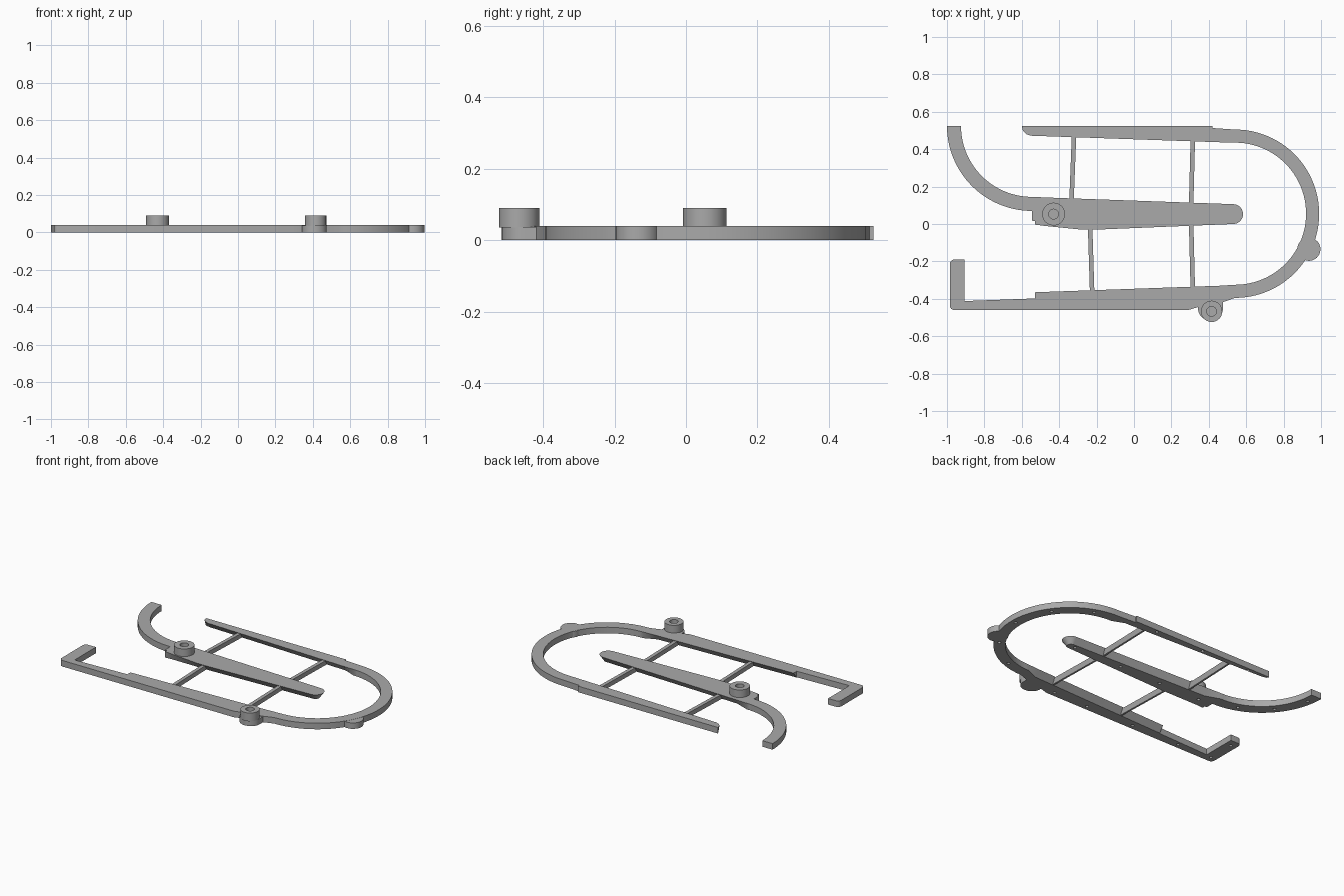
import bpy, bmesh, math

if "Cube" in bpy.data.objects:
    bpy.data.objects.remove(bpy.data.objects["Cube"])

THICK = 0.04
grey = bpy.data.materials.new("plain_grey")
grey.use_nodes = True
grey.diffuse_color = (0.4, 0.4, 0.4, 1)
grey.node_tree.nodes["Principled BSDF"].inputs["Base Color"].default_value = (0.4, 0.4, 0.4, 1)


def pt(x, y, dx=0, dy=0):
    """Outline point: top position plus the shift of its bottom twin."""
    return (x, y), (x + dx, y + dy)


def arc(cx, cy, r, start, end, steps=24, low=None, squash=1):
    low = r if low is None else low
    out = []
    for i in range(steps + 1):
        a = math.radians(start + (end - start) * i / steps)
        c, s = math.cos(a), math.sin(a) * squash
        out.append(((cx + r * c, cy + r * s), (cx + low * c, cy + low * s)))
    return out


def finish(name, bm):
    bmesh.ops.recalc_face_normals(bm, faces=bm.faces)
    mesh = bpy.data.meshes.new(name)
    bm.to_mesh(mesh)
    bm.free()
    mesh.materials.append(grey)
    obj = bpy.data.objects.new(name, mesh)
    bpy.context.collection.objects.link(obj)
    return obj


def activate(obj):
    bpy.ops.object.select_all(action='DESELECT')
    obj.select_set(True)
    bpy.context.view_layer.objects.active = obj


def smooth(obj):
    activate(obj)
    bpy.ops.object.shade_smooth_by_angle(angle=math.radians(25))


def slab(name, outline, z0=0, z1=THICK):
    """Plate lofted from its bottom outline to its top outline."""
    bm = bmesh.new()
    top = [bm.verts.new((*t, z1)) for t, b in outline]
    low = [bm.verts.new((*b, z0)) for t, b in outline]
    bm.faces.new(top)
    bm.faces.new(low[::-1])
    n = len(top)
    for i in range(n):
        j = (i + 1) % n
        bm.faces.new((low[i], low[j], top[j], top[i]))
    return finish(name, bm)


def boss(name, x, y, r, bore=0.026, z0=0.035, z1=0.09):
    """Round post with a blind bore, made by spinning a profile."""
    bm = bmesh.new()
    profile = [(0, z0), (r, z0), (r, z1), (bore, z1), (bore, THICK + 0.002), (0, THICK + 0.002)]
    verts = [bm.verts.new((x + px, y, pz)) for px, pz in profile]
    edges = [bm.edges.new(e) for e in zip(verts, verts[1:])]
    bmesh.ops.spin(bm, geom=verts + edges, cent=(x, y, 0), axis=(0, 0, 1),
                   angle=math.tau, steps=40)
    bmesh.ops.remove_doubles(bm, verts=bm.verts, dist=1e-5)
    smooth(finish(name, bm))


def pin_holes(obj, spots):
    """Small blind holes in the underside."""
    bm = bmesh.new()
    for x, y in spots:
        ret = bmesh.ops.create_cone(bm, cap_ends=True, segments=12, radius1=0.01,
                                    radius2=0.01, depth=0.04)
        bmesh.ops.translate(bm, verts=ret["verts"], vec=(x, y, 0))
    cutter = finish("pin_cutter", bm)
    cutter.hide_render = True
    activate(obj)
    mod = obj.modifiers.new("pins", 'BOOLEAN')
    mod.operation, mod.solver, mod.object = 'DIFFERENCE', 'EXACT', cutter
    bpy.ops.object.modifier_apply(modifier=mod.name)
    bpy.data.objects.remove(cutter)


# Outer frame: back rail, round end, front rail and hooked tip in one outline
UNDER = 0.03
CX, CY, R_OUT, R_IN = 0.54, 0.055, 0.455, 0.38
outline = [pt(-0.6, 0.525), pt(0.42, 0.525), pt(0.42, 0.513)]
outline += arc(CX, CY, R_OUT - 0.005, 90, -90, 48)
outline += [pt(0.47, -0.42), pt(0.34, -0.445), pt(0.29, -0.46)]
outline += arc(-0.96, -0.435, 0.025, 270, 180, 6)
outline += arc(-0.96, -0.215, 0.025, 180, 90, 6)
outline += [pt(-0.905, -0.19), pt(-0.905, -0.412), pt(-0.53, -0.398), pt(-0.53, -0.365, 0, -UNDER),
            pt(0.46, -0.33, 0, -UNDER)]
outline += arc(CX, CY, R_IN, -90, 90, 48)
outline += [pt(0.46, 0.437, 0, UNDER), pt(-0.55, 0.472, 0, UNDER)]
outline += [pt(-0.575, 0.48, 0, 0.025), pt(-0.594, 0.499, 0, 0.012)]
frame = slab("outer_frame", outline)
mid = (R_OUT + R_IN) / 2
spots = [(CX + mid * math.cos(math.radians(a)), CY + mid * math.sin(math.radians(a)))
         for a in (-70, -35, 0, 35, 70)]
spots += [(x, -0.43) for x in (-0.7, -0.35, 0, 0.25)]
spots += [(x, 0.508) for x in (-0.45, -0.1, 0.25)]
spots += [(-0.945, -0.24), (-0.945, -0.42)]
pin_holes(frame, spots)
smooth(frame)

# Centre bar with its curved tail
SX, SY = -0.545, 0.525
outline = arc(SX, SY, R_OUT, 180, 270, 32)
outline += [pt(-0.545, 0.018), pt(-0.53, 0.015), pt(-0.53, -0.003), pt(-0.48, -0.01, 0, 0.01),
            pt(-0.28, -0.03, 0, UNDER), pt(-0.2, -0.03, 0, UNDER)]
outline += arc(0.53, 0.053, 0.053, -90, 90, 20, low=0.025)
outline += [pt(-0.45, 0.141, 0, -UNDER)]
outline += arc(SX, SY, R_IN, 270, 180, 32)
bar = slab("centre_bar", outline)
spots = [(SX + mid * math.cos(math.radians(a)), SY + mid * math.sin(math.radians(a)))
         for a in (190, 220, 250)]
spots += [(x, 0.055) for x in (-0.45, -0.15, 0.15, 0.5)]
pin_holes(bar, spots)
smooth(bar)

# Thin struts tying the bar to the rails
for name, (x0, y0), (x1, y1) in (
        ("back_strut_right", (-0.335, 0.1), (-0.32, 0.49)),
        ("back_strut_left", (0.305, 0.08), (0.315, 0.47)),
        ("front_strut_right", (-0.235, 0.0), (-0.223, -0.39)),
        ("front_strut_left", (0.305, 0.03), (0.315, -0.37))):
    w, d = 0.012, 0.006
    slab(name, [pt(x0 - w, y0, d), pt(x0 + w, y0, -d), pt(x1 + w, y1, -d), pt(x1 - w, y1, d)],
         z0=0.002, z1=0.036)

# Bosses and lobes on the frame
boss("bar_boss", -0.43, 0.053, 0.061)
boss("frame_boss", 0.415, -0.467, 0.057)
smooth(slab("frame_boss_foot", arc(0.409, -0.455, 0.066, 180, 360, 24, squash=0.92)
            + [pt(0.475, -0.4), pt(0.343, -0.4)], z1=0.037))
smooth(slab("end_lobe", arc(0.935, -0.135, 0.062, 0, 345, 32), z1=0.039))
